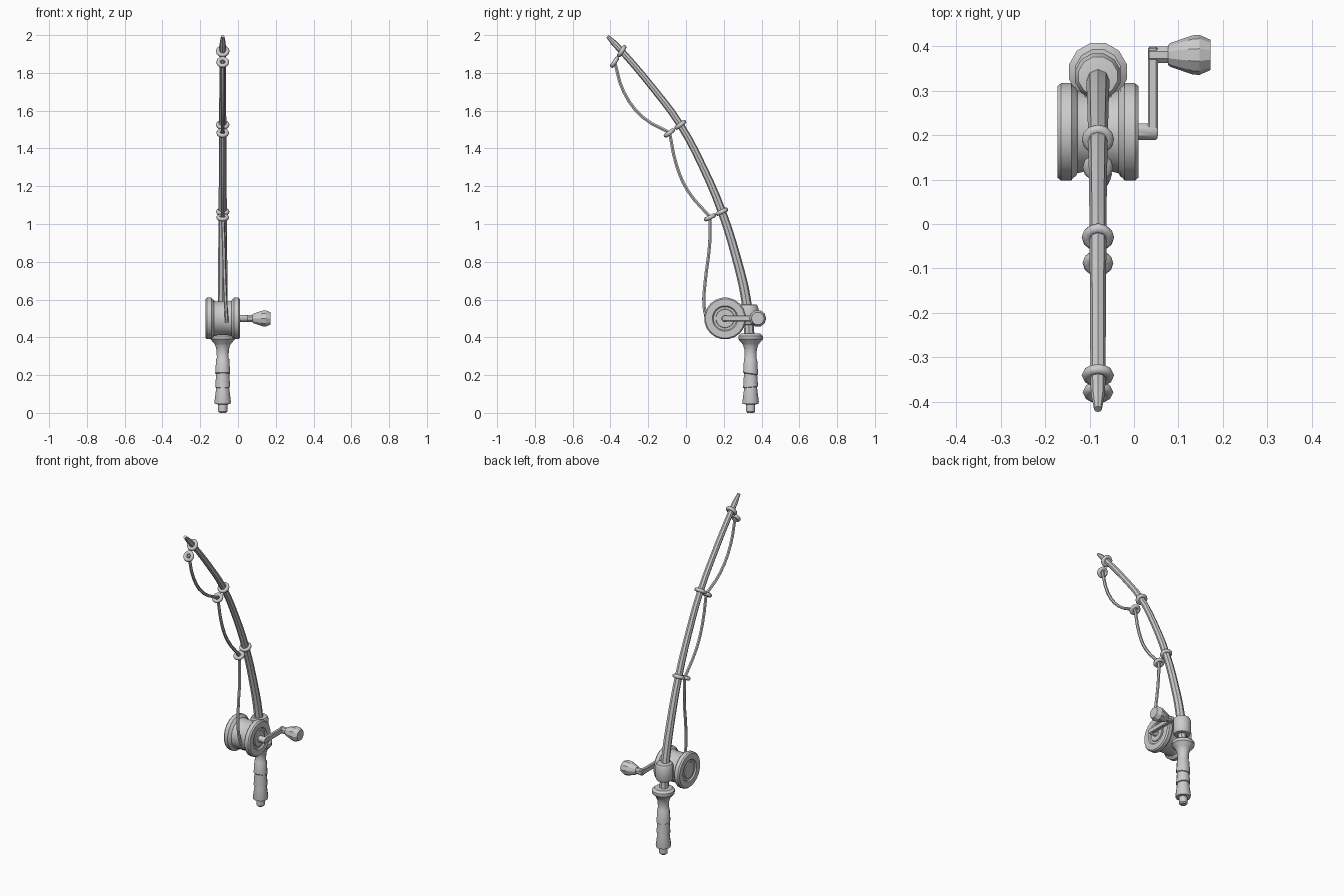
import bpy, bmesh, math
from mathutils import Vector, Matrix

if "Cube" in bpy.data.objects:
    bpy.data.objects.remove(bpy.data.objects["Cube"])

RX = -0.081  # x of the rod plane


def smooth(o, angle=38):
    bpy.ops.object.select_all(action='DESELECT')
    o.select_set(True)
    bpy.context.view_layer.objects.active = o
    bpy.ops.object.shade_smooth_by_angle(angle=math.radians(angle))


def lathe(name, profile, origin, sides=12, axis='Z', angle=38):
    """Revolve (radius, height[, tilt]) rows; tilt slants a row front to back."""
    bm = bmesh.new()
    rows = []
    for p in profile:
        r, h = p[:2]
        t = p[2] if len(p) > 2 else 0
        row = []
        for i in range(sides):
            a = 2 * math.pi * (i + 0.5) / sides
            x, y = r * math.cos(a), r * math.sin(a)
            row.append(bm.verts.new((x, y, h + t * y)))
        rows.append(row)
    for a, b in zip(rows, rows[1:]):
        for i in range(sides):
            j = (i + 1) % sides
            bm.faces.new((a[i], a[j], b[j], b[i]))
    bm.faces.new(rows[0][::-1])
    bm.faces.new(rows[-1])
    m = Matrix.Translation(origin)
    if axis == 'X':
        m = m @ Matrix.Rotation(math.pi / 2, 4, 'Y')
    bm.transform(m)
    bmesh.ops.recalc_face_normals(bm, faces=bm.faces)
    me = bpy.data.meshes.new(name)
    bm.to_mesh(me)
    bm.free()
    o = bpy.data.objects.new(name, me)
    bpy.context.collection.objects.link(o)
    smooth(o, angle)
    return o


def tube(name, pts, res=2, steps=4):
    """Round tube through (x, y, z, radius) points."""
    cu = bpy.data.curves.new(name, 'CURVE')
    cu.dimensions = '3D'
    cu.bevel_depth = 1.0
    cu.bevel_resolution = res
    cu.resolution_u = steps
    cu.use_fill_caps = True
    sp = cu.splines.new('BEZIER')
    sp.bezier_points.add(len(pts) - 1)
    for b, p in zip(sp.bezier_points, pts):
        b.co = p[:3]
        b.radius = p[3]
        b.handle_left_type = b.handle_right_type = 'AUTO'
    o = bpy.data.objects.new(name, cu)
    bpy.context.collection.objects.link(o)
    bpy.ops.object.select_all(action='DESELECT')
    o.select_set(True)
    bpy.context.view_layer.objects.active = o
    bpy.ops.object.convert(target='MESH')
    smooth(bpy.context.object)


def box(name, lo, hi):
    lo, hi = Vector(lo), Vector(hi)
    bpy.ops.mesh.primitive_cube_add(size=1, location=(lo + hi) / 2)
    o = bpy.context.object
    o.name = name
    o.scale = hi - lo
    bpy.ops.object.transform_apply(location=False, scale=True)
    b = o.modifiers.new('bevel', 'BEVEL')
    b.width = 0.004
    b.segments = 1


# Curved, tapering rod
tube('rod', [(RX, y, z, r) for y, z, r in (
    (0.338, 0.38, 0.027), (0.318, 0.60, 0.026), (0.267, 0.82, 0.024),
    (0.190, 1.065, 0.022), (0.09, 1.30, 0.020), (-0.03, 1.525, 0.019),
    (-0.175, 1.72, 0.018), (-0.34, 1.915, 0.017), (-0.38, 1.957, 0.016),
    (-0.416, 1.994, 0.009))], steps=3)

# Wrapped grip with slanted bands, pommel and top flange
lathe('handle', [
    (0.018, 0.0), (0.025, 0.008), (0.025, 0.045), (0.043, 0.047), (0.045, 0.06),
    (0.035, 0.135, 0.1), (0.041, 0.137, 0.1), (0.036, 0.205, -0.15),
    (0.041, 0.209, -0.15), (0.036, 0.285, -0.1), (0.032, 0.292, -0.1),
    (0.034, 0.335), (0.041, 0.358), (0.045, 0.365), (0.067, 0.39),
    (0.067, 0.408), (0.052, 0.42), (0.028, 0.42)], (RX, 0.342, 0))

# Collar that clamps the reel to the rod
lathe('reel_collar', [
    (0.028, 0.465), (0.046, 0.468), (0.053, 0.485), (0.053, 0.555),
    (0.045, 0.572), (0.026, 0.575)], (RX, 0.332, 0))
box('reel_foot', (RX - 0.03, 0.26, 0.475), (RX + 0.03, 0.335, 0.545))

# Reel: two mirrored flanges around a line-filled spool
C = (RX, 0.207, 0.5)
half = [(0.090, 0.03), (0.094, 0.046), (0.101, 0.05), (0.105, 0.056),
        (0.111, 0.06), (0.111, 0.083), (0.104, 0.091), (0.068, 0.091),
        (0.062, 0.083), (0.050, 0.083), (0.048, 0.088)]
lathe('reel', [(r, -h) for r, h in half[::-1]] + half, C, sides=20, axis='X')

# Crank: shaft, arm, pin and knob
lathe('crank_shaft', [(0.02, 0.075), (0.02, 0.129), (0.016, 0.134)], C, 8, 'X')
box('crank_arm', (0.031, 0.195, 0.484), (0.054, 0.398, 0.516))
K = (0, 0.38, 0.5)
lathe('crank_pin', [(0.02, 0.034), (0.02, 0.085)], K, 8, 'X')
lathe('crank_knob', [(0.022, 0.076), (0.027, 0.082), (0.044, 0.132), (0.045, 0.147),
                     (0.034, 0.172)], K, 10, 'X', 25)

# Line guides: a ring round the rod with an eyelet in front
for n, (y, z, dy, dz) in enumerate(((0.190, 1.065, -0.063, -0.030),
                                    (-0.030, 1.525, -0.058, -0.043),
                                    (-0.340, 1.915, -0.038, -0.058))):
    rot = (math.atan2(-dz, -dy), 0, 0)
    for part, k, R in (('guide_ring', 0, 0.025), ('guide_eyelet', 1, 0.023)):
        bpy.ops.mesh.primitive_torus_add(
            major_segments=12, minor_segments=8, major_radius=R, minor_radius=0.0115,
            location=(RX, y + k * dy, z + k * dz), rotation=rot)
        bpy.context.object.name = f'{part}_{n + 1}'
        smooth(bpy.context.object, 50)

# Sagging line from the tip eyelet down to the spool
for n, path in enumerate((
        ((-0.378, 1.862), (-0.33, 1.70), (-0.228, 1.565), (-0.09, 1.485)),
        ((-0.088, 1.49), (-0.05, 1.31), (0.01, 1.175), (0.125, 1.04)),
        ((0.128, 1.045), (0.125, 0.89), (0.1, 0.68), (0.095, 0.57), (0.112, 0.48)))):
    drift = 0.022 if n == 2 else 0
    tube(f'line_{n + 1}', [(RX + drift * i / (len(path) - 1), y, z, 0.0095)
                           for i, (y, z) in enumerate(path)], res=1, steps=3)
